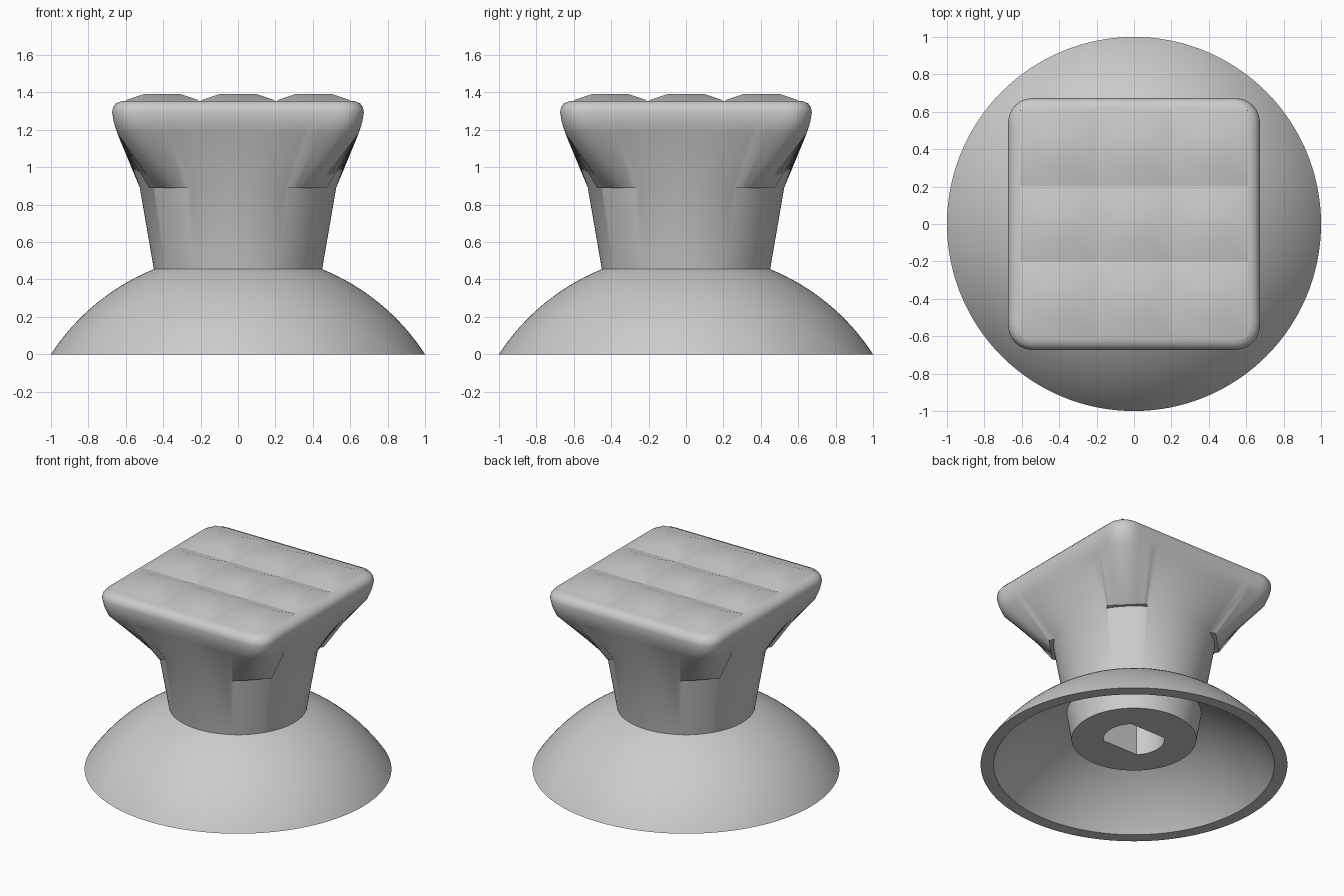
import bpy, bmesh, math

if "Cube" in bpy.data.objects:
    bpy.data.objects.remove(bpy.data.objects["Cube"])

N = 192
mat = bpy.data.materials.new("plain grey")
mat.diffuse_color = (0.6, 0.6, 0.6, 1)
mat.use_nodes = True
mat.node_tree.nodes["Principled BSDF"].inputs["Base Color"].default_value = mat.diffuse_color


def finish(bm, name, angle):
    bmesh.ops.remove_doubles(bm, verts=bm.verts, dist=1e-5)
    bmesh.ops.recalc_face_normals(bm, faces=bm.faces)
    mesh = bpy.data.meshes.new(name)
    bm.to_mesh(mesh)
    bm.free()
    ob = bpy.data.objects.new(name, mesh)
    bpy.context.collection.objects.link(ob)
    mesh.materials.append(mat)
    bpy.ops.object.select_all(action='DESELECT')
    ob.select_set(True)
    bpy.context.view_layer.objects.active = ob
    bpy.ops.object.shade_smooth_by_angle(angle=math.radians(angle))
    return ob


# Radius functions: each gives the outline's distance from the axis at angle a
def circle(r):
    return lambda a: r


def fold(a):
    a = a % (math.pi / 2)
    return min(a, math.pi / 2 - a)


def rounded_square(h, r):
    def f(a):
        a = fold(a)
        if h * math.tan(a) <= h - r:
            return h / math.cos(a)
        b = (h - r) * (math.cos(a) + math.sin(a))
        return b + math.sqrt(max(0, b * b - 2 * (h - r) ** 2 + r * r))
    return f


def ledged_circle(r, d, half):
    def f(a):
        off = math.pi / 4 - fold(a)
        if d * math.tan(off) <= half:
            return d / math.cos(off)
        return r
    return f


def slot(r, flat):
    return lambda a: min(r, flat / max(abs(math.sin(a)), 1e-6))


def loft(rings, closed=False):
    bm = bmesh.new()
    loops = []
    for f, z in rings:
        loop = []
        for i in range(N):
            a = 2 * math.pi * i / N
            loop.append(bm.verts.new((f(a) * math.cos(a), f(a) * math.sin(a), z)))
        loops.append(loop)
    pairs = list(zip(loops, loops[1:]))
    if closed:
        pairs.append((loops[-1], loops[0]))
    for p, q in pairs:
        for i in range(N):
            j = (i + 1) % N
            bm.faces.new((p[i], p[j], q[j], q[i]))
    if not closed:
        bm.faces.new(loops[0])
        bm.faces.new(loops[-1])
    return bm


# Hollow dome base: two concentric arcs joined at the rim
C = 0.649


def arc(r_from, r_to, big, n=20):
    t0, t1 = math.asin(r_from / big), math.asin(r_to / big)
    return [(circle(big * math.sin(t0 + (t1 - t0) * k / n)),
             big * math.cos(t0 + (t1 - t0) * k / n) - C) for k in range(n + 1)]


outer = arc(1.0, 0.43, math.hypot(1.0, C))
inner = arc(0.42, 0.915, math.hypot(0.915, C))
finish(loft(outer + inner, closed=True), "dome_base", 35)

# Stem with slotted socket, flaring into the square head
rings = [
    (slot(0.2, 0.1414), 0.85),
    (slot(0.2, 0.1414), 0.19),
    (circle(0.407), 0.19),
    (circle(0.45), 0.455),
    (circle(0.525), 0.89),
    (ledged_circle(0.525, 0.545, 0.134), 0.89),
    (rounded_square(0.645, 0.13), 1.18),
    (rounded_square(0.664, 0.13), 1.24),
    (rounded_square(0.673, 0.13), 1.295),
    (rounded_square(0.668, 0.127), 1.32),
    (rounded_square(0.652, 0.115), 1.342),
    (rounded_square(0.62, 0.09), 1.355),
]
finish(loft(rings), "stem_and_head", 35)

# 3 x 3 blunt pyramids on top of the head
bm = bmesh.new()
S, T = 0.203, 0.095
for ix in (-1, 0, 1):
    for iy in (-1, 0, 1):
        cx, cy = ix * 2 * S, iy * 2 * S
        signs = ((-1, -1), (1, -1), (1, 1), (-1, 1))
        lo = [bm.verts.new((cx + sx * S, cy + sy * S, 1.356)) for sx, sy in signs]
        hi = [bm.verts.new((cx + sx * T, cy + sy * T, 1.392)) for sx, sy in signs]
        bm.faces.new(hi)
        for i in range(4):
            j = (i + 1) % 4
            bm.faces.new((lo[i], lo[j], hi[j], hi[i]))
finish(bm, "grip_pyramids", 30)
